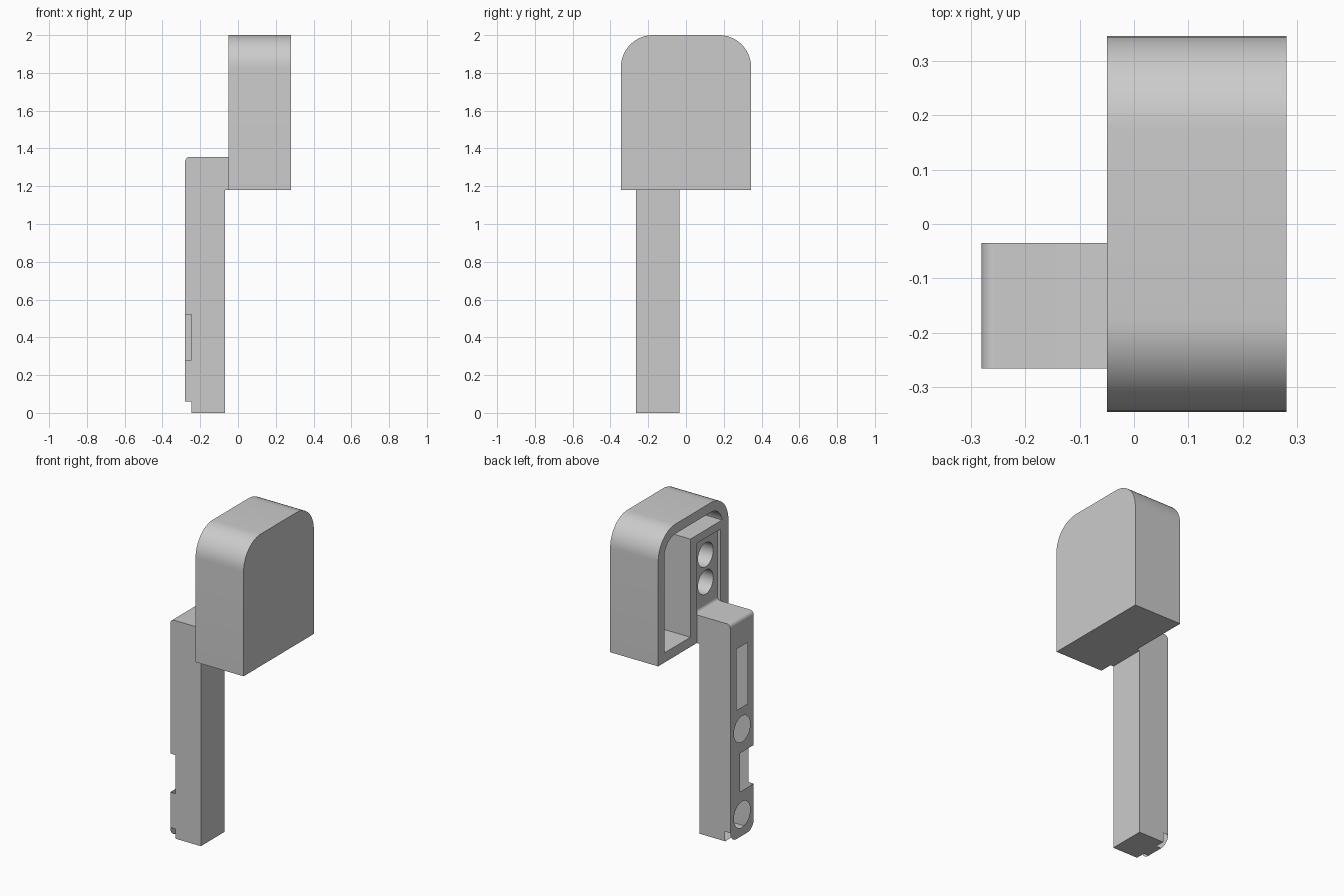
import bpy, bmesh, math
from mathutils import Vector

if "Cube" in bpy.data.objects:
    bpy.data.objects.remove(bpy.data.objects["Cube"])


def prism(name, pts, axis, lo, hi):
    """Extrude a 2D profile: axis 'x' takes (y, z) points, axis 'y' takes (x, z)."""
    bm = bmesh.new()
    place = (lambda p, t: (t, p[0], p[1])) if axis == 'x' else (lambda p, t: (p[0], t, p[1]))
    face = bm.faces.new([bm.verts.new(place(p, lo)) for p in pts])
    new = bmesh.ops.extrude_face_region(bm, geom=[face])['geom']
    offset = Vector((hi - lo, 0, 0)) if axis == 'x' else Vector((0, hi - lo, 0))
    bmesh.ops.translate(bm, vec=offset, verts=[v for v in new if isinstance(v, bmesh.types.BMVert)])
    bmesh.ops.recalc_face_normals(bm, faces=bm.faces)
    mesh = bpy.data.meshes.new(name)
    bm.to_mesh(mesh)
    bm.free()
    ob = bpy.data.objects.new(name, mesh)
    bpy.context.collection.objects.link(ob)
    return ob


def arc(cx, cz, r, a0, a1, n=12):
    angles = [math.radians(a0 + (a1 - a0) * i / n) for i in range(n + 1)]
    return [(cx + r * math.cos(a), cz + r * math.sin(a)) for a in angles]


def box(name, x0, x1, y0, y1, z0, z1):
    return prism(name, [(y0, z0), (y1, z0), (y1, z1), (y0, z1)], 'x', x0, x1)


def disc(y, z, r, x0, x1):
    return prism("hole_cutter", arc(y, z, r, 0, 360, 48)[:-1], 'x', x0, x1)


def arch(y, z0, z1, r):
    return [(-y, z0), (y, z0)] + arc(y - r, z1 - r, r, 0, 90) + arc(r - y, z1 - r, r, 90, 180)


def cut(ob, cutters):
    bpy.context.view_layer.objects.active = ob
    for c in cutters:
        m = ob.modifiers.new("cut", 'BOOLEAN')
        m.operation, m.solver, m.object = 'DIFFERENCE', 'EXACT', c
        bpy.ops.object.modifier_apply(modifier=m.name)
        bpy.data.objects.remove(c, do_unlink=True)


def smooth(ob):
    bpy.ops.object.select_all(action='DESELECT')
    ob.select_set(True)
    bpy.context.view_layer.objects.active = ob
    bpy.ops.object.shade_smooth_by_angle(angle=math.radians(30))


# Stem width and centre line
Y0, Y1 = -0.265, -0.035
YC = (Y0 + Y1) / 2

# Hollow arched housing, open on the -x side
housing = prism("housing", arch(0.345, 1.18, 2.0, 0.17), 'x', -0.05, 0.28)
cut(housing, [prism("cavity_cutter", arch(0.285, 1.24, 1.94, 0.11), 'x', -0.2, 0.22)])

# Inner block with a shallow pocket and two round sockets
block = box("socket_block", -0.05, 0.225, -0.29, 0.028, 1.235, 1.85)
cut(block, [box("pocket_cutter", -0.2, -0.03, Y0, Y1, 1.3, 1.80)]
    + [disc(YC, z, 0.075, -0.2, 0.12) for z in (1.51, 1.68)])

# Stem: rounded top edge and a small fillet running into the pocket
profile = ([(-0.28, 0), (-0.07, 0), (-0.07, 1.18), (-0.03, 1.18), (-0.03, 1.38)]
           + arc(-0.05, 1.375, 0.02, 0, -90, 6)
           + arc(-0.255, 1.33, 0.025, 90, 180, 8))
stem = prism("stem", profile, 'y', Y0, Y1)
R, FACE = 0.06, -0.245
cutters = [box("slot_cutter", -0.4, FACE, YC - 0.055, YC + 0.055, 0.80, 1.18),
           box("notch_cutter", -0.4, FACE, -0.4, -0.13, 0.28, 0.52)]
cutters += [disc(YC, z, 0.08, -0.4, FACE) for z in (0.133, 0.664)]
# Rounded lower corners of the stem's face plate
for side, y in ((-1, Y0), (1, Y1)):
    curve = [(y - side * R + side * a, b) for a, b in arc(0, R, R, -90, 0)]
    e = 0.05
    outline = [(y - side * R, -e), curve[0]] + curve[1:] + [(y + side * e, R), (y + side * e, -e)]
    cutters.append(prism("corner_cutter", outline, 'x', -0.4, FACE))
cut(stem, cutters)

for part in (housing, block, stem):
    smooth(part)
